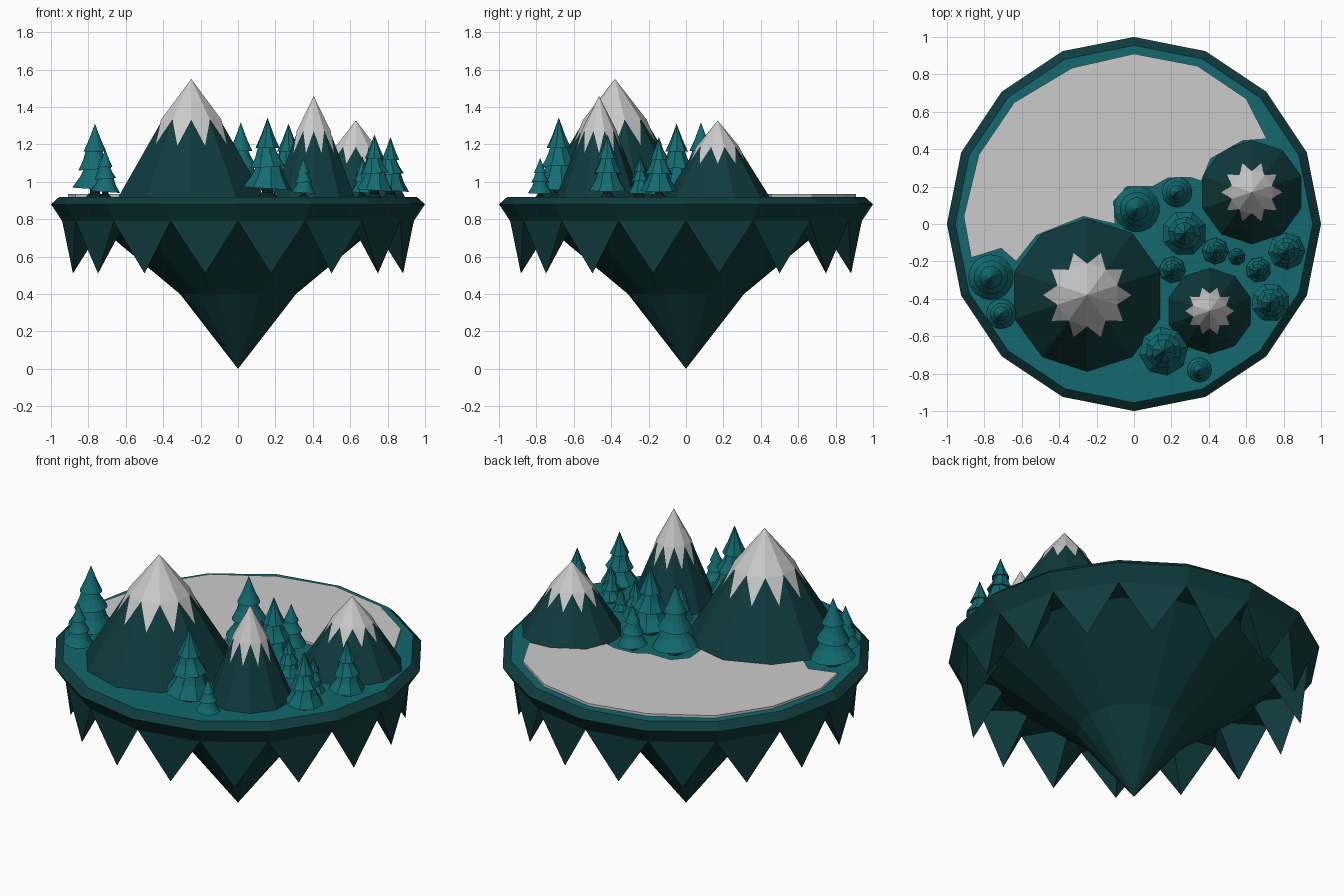
import bpy, bmesh, math
from mathutils import Matrix, Vector

if "Cube" in bpy.data.objects:
    bpy.data.objects.remove(bpy.data.objects["Cube"])


def material(name, rgb):
    m = bpy.data.materials.new(name)
    m.diffuse_color = (*rgb, 1)
    m.use_nodes = True
    m.node_tree.nodes["Principled BSDF"].inputs["Base Color"].default_value = m.diffuse_color
    return m


GRASS = material("grass", (0.006, 0.14, 0.155))
TREE = material("needles", (0.006, 0.15, 0.165))
ROCK = material("rock", (0.005, 0.045, 0.05))
TRUNK = material("bark", (0.003, 0.018, 0.02))


def finish(bm, name, mats, loc=(0, 0, 0)):
    bmesh.ops.recalc_face_normals(bm, faces=bm.faces)
    me = bpy.data.meshes.new(name)
    bm.to_mesh(me)
    bm.free()
    for m in mats:
        me.materials.append(m)
    ob = bpy.data.objects.new(name, me)
    ob.location = loc
    bpy.context.collection.objects.link(ob)
    return ob


def polar(r, a, z):
    return Vector((r * math.cos(a), r * math.sin(a), z))


def lathe(bm, profile, n, rot=0.0, tilt=None, mat=0):
    """Faceted revolve of (radius, z) points; radius 0 makes a tip."""
    rings = []
    for r, z in profile:
        k = 1 if r == 0 else n
        ring = []
        for i in range(k):
            co = polar(r, rot + math.tau * i / n, z)
            ring.append(bm.verts.new(tilt @ co if tilt else co))
        rings.append(ring)
    for a, b in zip(rings, rings[1:]):
        for i in range(n):
            j = (i + 1) % n
            if len(a) == 1:
                vs = (a[0], b[i], b[j])
            elif len(b) == 1:
                vs = (a[i], a[j], b[0])
            else:
                vs = (a[i], a[j], b[j], b[i])
            bm.faces.new(vs).material_index = mat


# Floating rock body
bm = bmesh.new()
lathe(bm, [(0.955, 0.92), (1, 0.88), (0.94, 0.79), (0.78, 0.79), (0.31, 0.40), (0, 0)], 16)
for f in bm.faces:
    f.smooth = False
finish(bm, "island_rock", [ROCK])

# Grass top
bm = bmesh.new()
bm.faces.new([bm.verts.new(polar(0.955, math.tau * i / 16, 0.92)) for i in range(16)])
finish(bm, "grass_top", [GRASS])

# Hanging rock teeth around the rim
bm = bmesh.new()
for i in range(16):
    a, b = math.tau * i / 16, math.tau * (i + 1) / 16
    m = (a + b) / 2
    p, q, inner, tip = [bm.verts.new(c) for c in (
        polar(0.94, a, 0.79), polar(0.94, b, 0.79),
        polar(0.72, m, 0.79), polar(0.90, m, 0.51))]
    for f in ((p, q, tip), (q, inner, tip), (inner, p, tip), (p, inner, q)):
        bm.faces.new(f)
finish(bm, "rock_teeth", [ROCK])

# Lake slab
shore = [(.71, .455), (.60, .67), (.34, .845), (0, .91), (-.33, .835), (-.64, .65),
         (-.83, .37), (-.91, .04), (-.87, -.18), (-.71, -.13), (-.63, -.20), (-.52, -.06),
         (-.27, .04), (-.10, 0), (-.11, .12), (-.04, .20), (.10, .20), (.18, .245),
         (.30, .25), (.36, .23), (.41, .35), (.58, .445)]
bm = bmesh.new()
face = bm.faces.new([bm.verts.new((x, y, 0.915)) for x, y in shore])
ext = bmesh.ops.extrude_face_region(bm, geom=[face], use_keep_orig=True)
bmesh.ops.translate(bm, vec=(0, 0, 0.02),
                    verts=[v for v in ext["geom"] if isinstance(v, bmesh.types.BMVert)])
finish(bm, "lake", [])


# Mountains with jagged snow caps
def mountain(name, x, y, r, h):
    rot = math.pi / 2
    bm = bmesh.new()
    lathe(bm, [(r, 0), (0.40 * r, 0.65 * h), (0, 0.99 * h)], 10, rot)
    finish(bm, name, [ROCK], (x, y, 0.918))
    bm = bmesh.new()
    top = bm.verts.new((0, 0, h))
    step = math.tau / 10
    valley = [bm.verts.new(polar(0.415 * r, rot + i * step, 0.655 * h)) for i in range(10)]
    for i in range(10):
        tip = bm.verts.new(polar(0.585 * r, rot + (i + 0.5) * step, 0.435 * h))
        a, b = valley[i], valley[(i + 1) % 10]
        bm.faces.new((top, a, b))
        bm.faces.new((a, tip, b))
    finish(bm, name + "_snow", [], (x, y, 0.918))


mountain("large_mountain", -0.25, -0.38, 0.41, 0.632)
mountain("narrow_mountain", 0.405, -0.465, 0.23, 0.54)
mountain("back_mountain", 0.63, 0.17, 0.278, 0.41)


# Tiered fir trees on short flared trunks
def tree(idx, x, y, r, n):
    bm = bmesh.new()
    lathe(bm, [(0.40, 0), (0.22, 0.18), (0.2, 0.6)], 8, mat=1)
    tiers = [
        [(0.2, 0.5), (1.0, 0.35), (0.68, 0.85), (0.42, 1.5)],
        [(0.2, 1.4), (0.74, 1.22), (0.50, 1.65), (0.28, 2.25)],
        [(0.1, 2.1), (0.50, 2.0), (0.27, 2.5), (0, 3.22)],
    ]
    for t, prof in enumerate(tiers):
        mid = Matrix.Translation((0, 0, prof[1][1]))
        lean = Matrix.Rotation(math.radians((4, -4, 0)[t]), 4, 'Y')
        lathe(bm, prof, n, idx * 0.3 + t * 0.2, mid @ lean @ mid.inverted())
    bmesh.ops.scale(bm, vec=(r, r, r), verts=bm.verts)
    finish(bm, f"fir_tree_{idx + 1}", [TREE, TRUNK], (x, y, 0.918))


# x, y, radius, sides
for i, t in enumerate([
        (-.765, -.285, .122, 16), (-.71, -.48, .08, 16), (.015, .08, .124, 16),
        (.23, .17, .08, 16), (.27, -.05, .122, 8), (.435, -.145, .072, 8),
        (.55, -.175, .046, 8), (.665, -.245, .068, 8), (.815, -.145, .1, 8),
        (.73, -.42, .104, 8), (.205, -.245, .072, 8), (.158, -.68, .132, 8),
        (.35, -.78, .065, 16)]):
    tree(i, *t)
